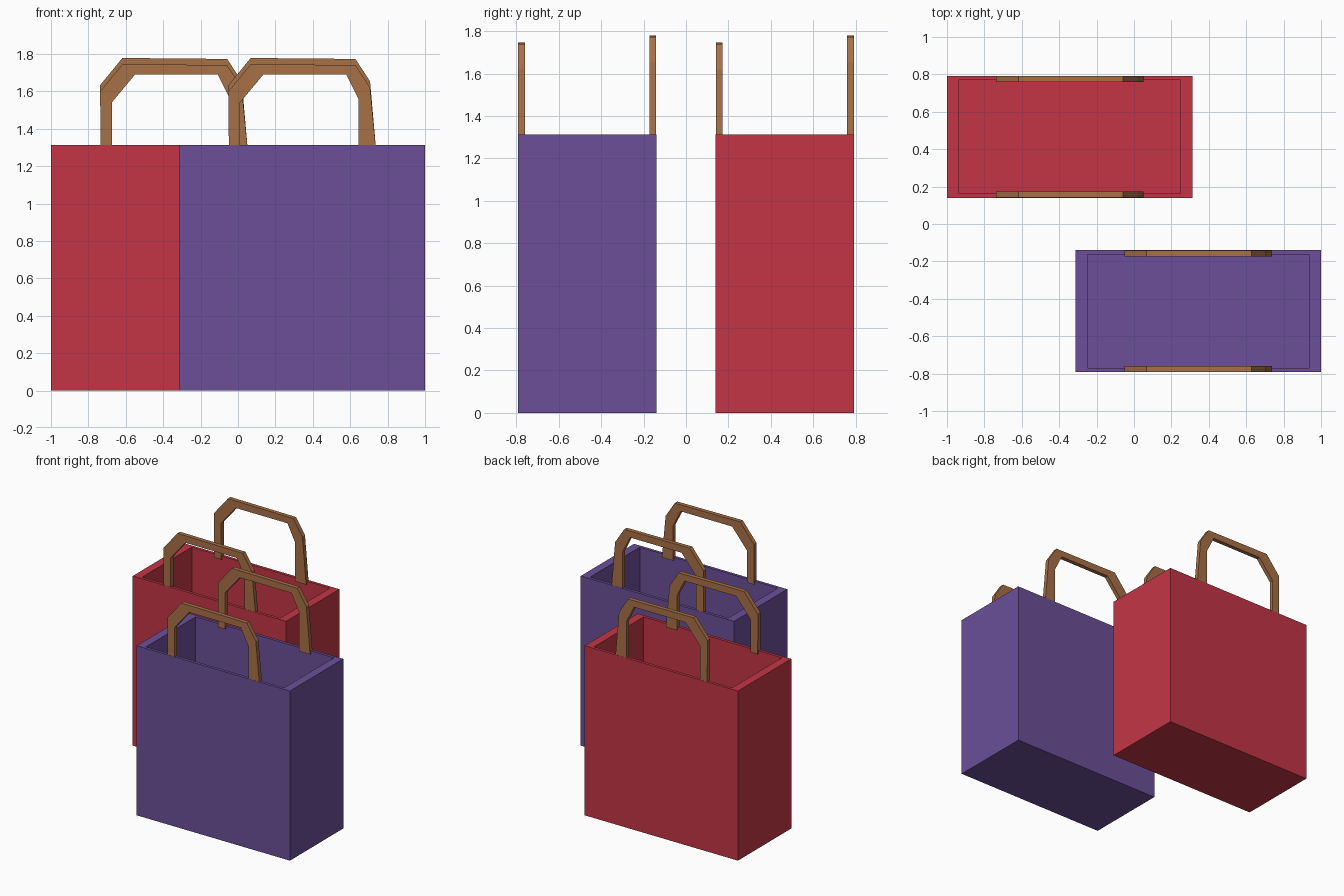
import bpy
import bmesh

cube = bpy.data.objects.get("Cube")
if cube:
    bpy.data.objects.remove(cube, do_unlink=True)


def material(name, rgb):
    mat = bpy.data.materials.new(name)
    mat.use_nodes = True
    mat.diffuse_color = (*rgb, 1)
    mat.node_tree.nodes["Principled BSDF"].inputs["Base Color"].default_value = (*rgb, 1)
    return mat


red = material("red paper", (0.546, 0.036, 0.061))
purple = material("purple paper", (0.147, 0.078, 0.314))
brown = material("brown handle", (0.39, 0.162, 0.061))

LENGTH, WIDTH, HEIGHT = 1.313, 0.652, 1.313
RIM_X, RIM_Y, FLOOR = 0.065, 0.032, 0.04


def finish(bm, name, mat, location):
    bmesh.ops.recalc_face_normals(bm, faces=bm.faces)
    mesh = bpy.data.meshes.new(name)
    bm.to_mesh(mesh)
    bm.free()
    mesh.materials.append(mat)
    obj = bpy.data.objects.new(name, mesh)
    obj.location = location
    bpy.context.collection.objects.link(obj)
    return obj


def bag_body(name, mat, x, y):
    """Open box: the top is inset to form the rim, then pushed down to the floor."""
    bm = bmesh.new()
    bmesh.ops.create_cube(bm, size=1)
    for v in bm.verts:
        v.co = (v.co.x * LENGTH, v.co.y * WIDTH, (v.co.z + 0.5) * HEIGHT)
    top = max(bm.faces, key=lambda f: f.calc_center_median().z)
    bmesh.ops.inset_individual(bm, faces=[top], thickness=RIM_Y)
    for v in top.verts:
        v.co.x = (LENGTH / 2 - RIM_X) * (1 if v.co.x > 0 else -1)
    well = bmesh.ops.extrude_discrete_faces(bm, faces=[top])["faces"][0]
    for v in well.verts:
        v.co.z = FLOOR
    return finish(bm, name, mat, (x, y, 0))


# Handle outline relative to the bag centre: outer edge, then inner edge
OUTER = [(-0.392, 1.29), (-0.394, 1.60), (-0.275, 1.745),
         (0.285, 1.74), (0.363, 1.62), (0.395, 1.29)]
INNER = [(-0.332, 1.29), (-0.332, 1.54), (-0.207, 1.69),
         (0.235, 1.69), (0.300, 1.56), (0.300, 1.29)]


def handle(name, x, y, lift):
    """Angular strap loop, extruded through the wall thickness."""
    bm = bmesh.new()

    def ring(points):
        return [bm.verts.new((px, -0.016, pz + (lift if pz > 1.3 else 0)))
                for px, pz in points]

    a, b = ring(OUTER), ring(INNER)
    faces = [bm.faces.new((a[i], a[i + 1], b[i + 1], b[i])) for i in range(len(a) - 1)]
    extruded = bmesh.ops.extrude_face_region(bm, geom=faces)["geom"]
    for v in extruded:
        if isinstance(v, bmesh.types.BMVert):
            v.co.y = 0.016
    return finish(bm, name, brown, (x, y, 0))


# Two matching bags, each with a front and a slightly taller back handle
for label, mat, x, y in (("purple", purple, 0.343, -0.466), ("red", red, -0.343, 0.466)):
    bag_body(label + "_bag_body", mat, x, y)
    offset = WIDTH / 2 - 0.017
    handle(label + "_front_handle", x, y - offset, 0)
    handle(label + "_back_handle", x, y + offset, 0.033)
